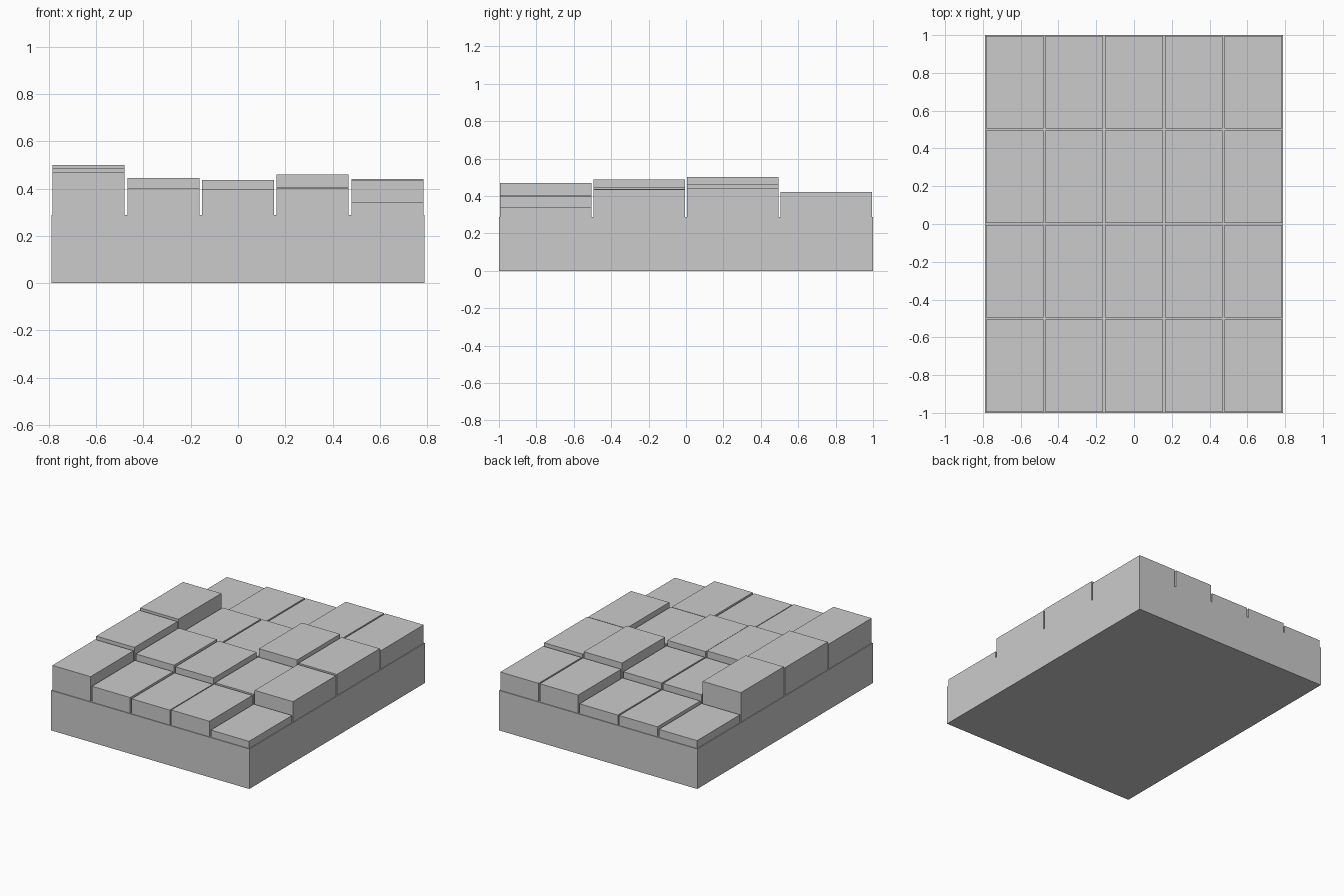
import bpy
import bmesh
from mathutils import Matrix, Vector

old = bpy.data.objects.get("Cube")
if old:
    bpy.data.objects.remove(old, do_unlink=True)

# Single plain grey
grey = bpy.data.materials.new("stone_grey")
grey.use_nodes = True
colour = (0.6, 0.6, 0.6, 1.0)
grey.diffuse_color = colour
grey.node_tree.nodes["Principled BSDF"].inputs["Base Color"].default_value = colour


def add_box(name, x, y, low, high, width, depth):
    """Box centred on x, y, running from height low to height high."""
    mesh = bpy.data.meshes.new(name)
    bm = bmesh.new()
    scale = Matrix.Diagonal((width, depth, high - low, 1))
    place = Matrix.Translation(Vector((x, y, (low + high) / 2)))
    bmesh.ops.create_cube(bm, size=1, matrix=place @ scale)
    bm.to_mesh(mesh)
    bm.free()
    mesh.materials.append(grey)
    obj = bpy.data.objects.new(name, mesh)
    bpy.context.collection.objects.link(obj)
    return obj


WIDTH, DEPTH, BASE_TOP = 1.58, 2.0, 0.288
GAP = 0.011

# Block heights: rows from front to back, columns from -x to +x
HEIGHTS = [
    [0.468, 0.402, 0.396, 0.40, 0.34],
    [0.488, 0.444, 0.436, 0.405, 0.435],
    [0.50, 0.40, 0.40, 0.46, 0.44],
    [0.345, 0.36, 0.36, 0.42, 0.42],
]

# Solid slab below
add_box("base_slab", 0, 0, 0, BASE_TOP, WIDTH, DEPTH)

# Paving blocks of uneven height with narrow joints
cell_x = WIDTH / len(HEIGHTS[0])
cell_y = DEPTH / len(HEIGHTS)
for r, row in enumerate(HEIGHTS):
    for c, top in enumerate(row):
        add_box(f"block_row_{r + 1}_column_{c + 1}",
                (c + 0.5) * cell_x - WIDTH / 2,
                (r + 0.5) * cell_y - DEPTH / 2,
                BASE_TOP, top, cell_x - GAP, cell_y - GAP)
